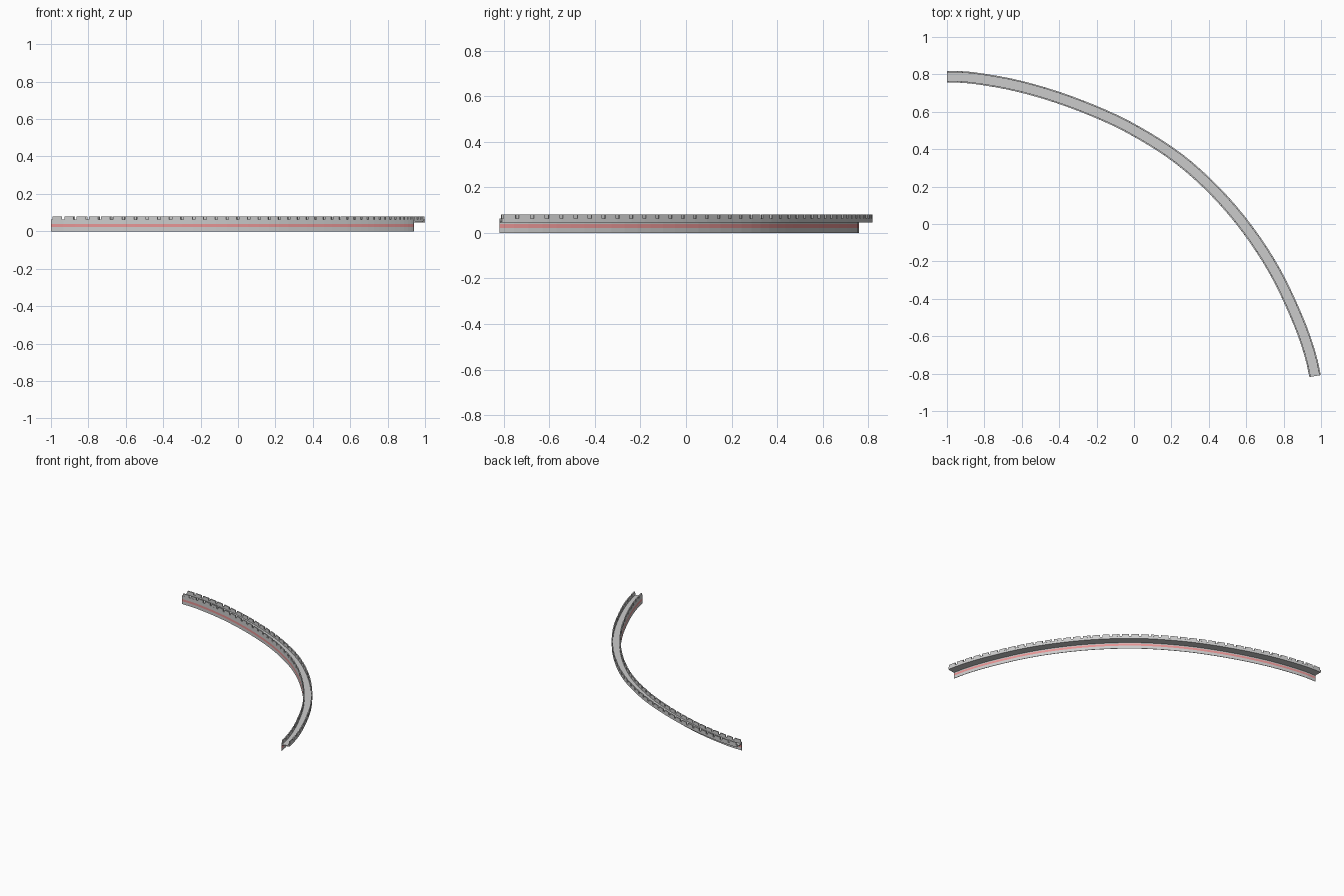
import bpy, bmesh
from mathutils import Vector

if "Cube" in bpy.data.objects:
    bpy.data.objects.remove(bpy.data.objects["Cube"])

# Centre line of the curved wall, seen from above
KEYS = [Vector(p) for p in [(-1, .787), (-.87, .782), (-.6, .733), (-.3, .638), (0, .502),
                            (.3, .3), (.585, 0), (.808, -.36), (.968, -.813)]]
START_TAN, END_TAN = Vector((1, 0)), Vector((.17, -.985))
HALF = .031        # half width of the walkway
COUNT = 41         # merlons per side


def dense_path():
    """Smooth spline through the key points."""
    tans = [START_TAN]
    for a, b in zip(KEYS, KEYS[2:]):
        tans.append((b - a).normalized())
    tans.append(END_TAN)
    pts = []
    for i in range(len(KEYS) - 1):
        p, q = KEYS[i], KEYS[i + 1]
        d = (q - p).length
        for k in range(40):
            t = k / 40
            pts.append(p * (2*t**3 - 3*t**2 + 1) + tans[i] * d * (t**3 - 2*t**2 + t)
                       + q * (3*t**2 - 2*t**3) + tans[i + 1] * d * (t**3 - t**2))
    return pts + [KEYS[-1]]


PATH = dense_path()
DIST = [0]
for a, b in zip(PATH, PATH[1:]):
    DIST.append(DIST[-1] + (b - a).length)


def station(f):
    """Position and outward normal at fraction f of the path length."""
    s = f * DIST[-1]
    i = next((k for k in range(len(PATH) - 1) if DIST[k + 1] >= s), len(PATH) - 2)
    u = (s - DIST[i]) / (DIST[i + 1] - DIST[i])
    t = (PATH[i + 1] - PATH[i]).normalized()
    if f <= 0:
        t = START_TAN
    elif f >= 1:
        t = END_TAN.normalized()
    return PATH[i].lerp(PATH[i + 1], u), Vector((-t.y, t.x))


def sweep(bm, stations, o0, o1, z0, z1):
    """Closed box section between two offsets and two heights along the path."""
    rings = []
    for f in stations:
        c, n = station(f)
        rings.append([bm.verts.new((*(c + n * o), z))
                      for o, z in ((o0, z0), (o1, z0), (o1, z1), (o0, z1))])
    for a, b in zip(rings, rings[1:]):
        for k in range(4):
            m = (k + 1) % 4
            bm.faces.new((a[k], a[m], b[m], b[k]))
    bm.faces.new(rings[0])
    bm.faces.new(rings[-1][::-1])


def finish(bm, name, mat=None):
    bmesh.ops.recalc_face_normals(bm, faces=bm.faces)
    mesh = bpy.data.meshes.new(name)
    bm.to_mesh(mesh)
    bm.free()
    if mat:
        mesh.materials.append(mat)
    bpy.context.collection.objects.link(bpy.data.objects.new(name, mesh))


FULL = [i / COUNT for i in range(COUNT + 1)]


def strip(name, o0, o1, z0, z1, mat=None):
    bm = bmesh.new()
    sweep(bm, FULL, o0, o1, z0, z1)
    finish(bm, name, mat)


red = bpy.data.materials.new("red_band")
red.diffuse_color = (.8, .3, .3, 1)
red.use_nodes = True
red.node_tree.nodes["Principled BSDF"].inputs["Base Color"].default_value = red.diffuse_color

# Thin supporting wall below the inner edge, with a red stripe
strip("wall_base", -HALF, -HALF + .003, 0, .022)
strip("wall_stripe", -HALF, -HALF + .003, .022, .038, red)
strip("wall_top", -HALF, -HALF + .003, .038, .046)

# Walkway slab
strip("walkway", -HALF, HALF, .046, .052)

# Parapets with merlons on both sides
for name, o0, o1 in (("inner", -HALF, -HALF + .008), ("outer", HALF - .008, HALF)):
    strip(name + "_parapet", o0, o1, .052, .064)
    bm = bmesh.new()
    for i in range(COUNT):
        sweep(bm, [(i + .12) / COUNT, (i + .88) / COUNT], o0, o1, .064, .08)
    finish(bm, name + "_merlons")
